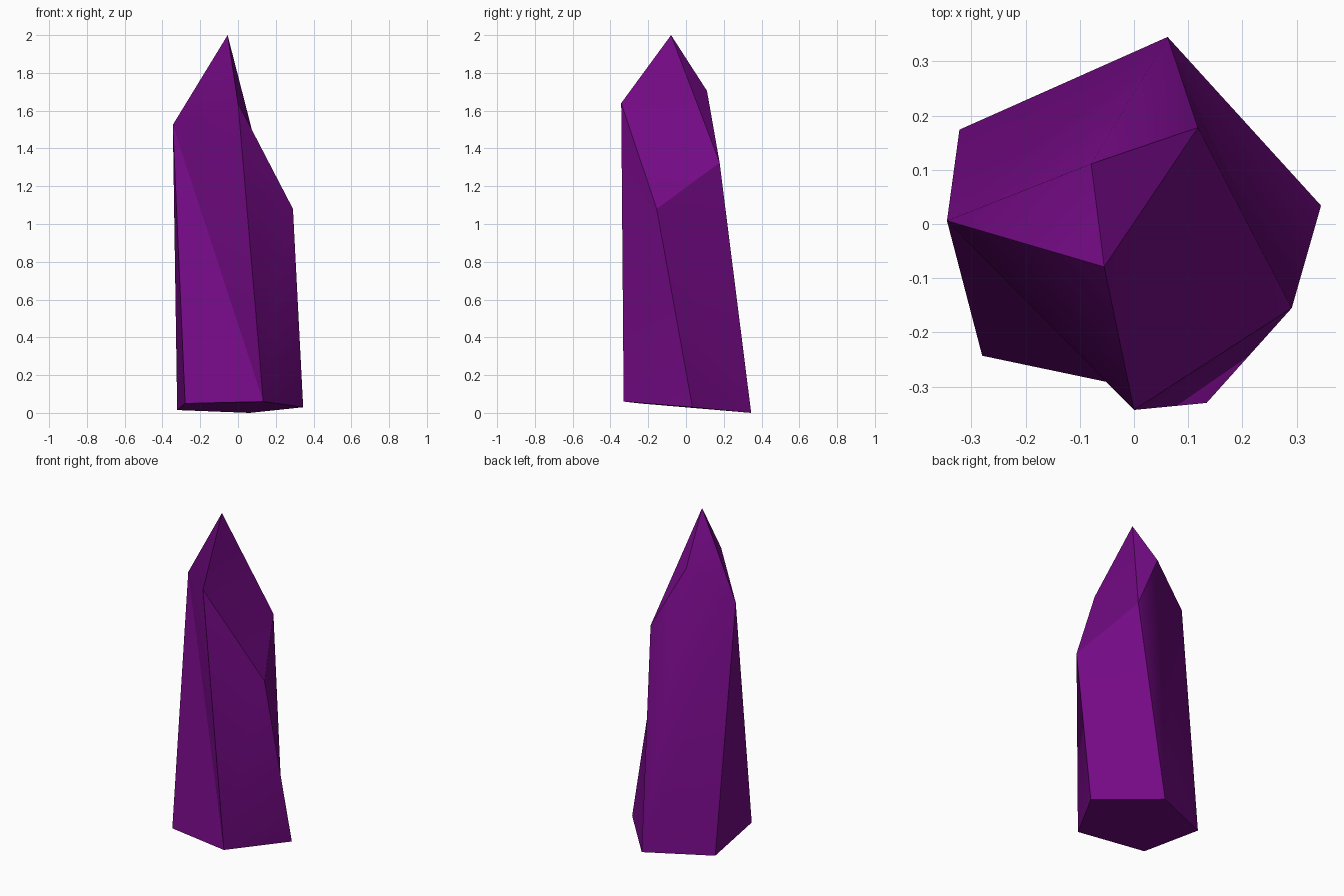
import bpy, bmesh, math

if "Cube" in bpy.data.objects:
    bpy.data.objects.remove(bpy.data.objects["Cube"])

purple = bpy.data.materials.new("deep_purple")
purple.diffuse_color = (0.175, 0.003, 0.235, 1)
purple.use_nodes = True
purple.node_tree.nodes["Principled BSDF"].inputs["Base Color"].default_value = purple.diffuse_color

# Tilted five-sided base, uneven shoulder ring and an off-centre tip
base = [(-0.28, -0.243, 0.05), (0.134, -0.33, 0.06), (0.345, 0.034, 0.03),
        (0.062, 0.345, 0.0), (-0.322, 0.174, 0.015)]
shoulder = [(-0.345, 0.006, 1.525), (0.0, -0.343, 1.64), (0.291, -0.155, 1.08),
            (0.118, 0.178, 1.325), (-0.079, 0.111, 1.705)]
tip = (-0.055, -0.079, 2.0)

bm = bmesh.new()
b = [bm.verts.new(p) for p in base]
s = [bm.verts.new(p) for p in shoulder]
t = bm.verts.new(tip)

bm.faces.new(b[::-1])                          # underside
for side in (
    (b[0], b[1], s[0]), (b[1], s[1], s[0]),    # front, slightly hollow
    (b[1], s[2], s[1]), (b[1], b[2], s[2]),    # front right
    (b[2], b[3], s[2]), (b[3], s[3], s[2]),    # back right, slightly hollow
    (b[3], s[4], s[3]), (b[3], b[4], s[0], s[4]),  # back left
    (b[4], b[0], s[0]),                        # left sliver
    (s[1], s[2], s[3]), (s[1], s[3], t),       # right cap, slightly hollow
    (s[0], s[1], t), (s[3], s[4], t), (s[4], s[0], t),
):
    bm.faces.new(side)
bmesh.ops.recalc_face_normals(bm, faces=bm.faces)

mesh = bpy.data.meshes.new("crystal_shard")
bm.to_mesh(mesh)
bm.free()
mesh.materials.append(purple)
crystal = bpy.data.objects.new("crystal_shard", mesh)
bpy.context.collection.objects.link(crystal)

# Blend the shallow creases, keep the facet edges crisp
bpy.context.view_layer.objects.active = crystal
crystal.select_set(True)
bpy.ops.object.shade_smooth_by_angle(angle=math.radians(30))
